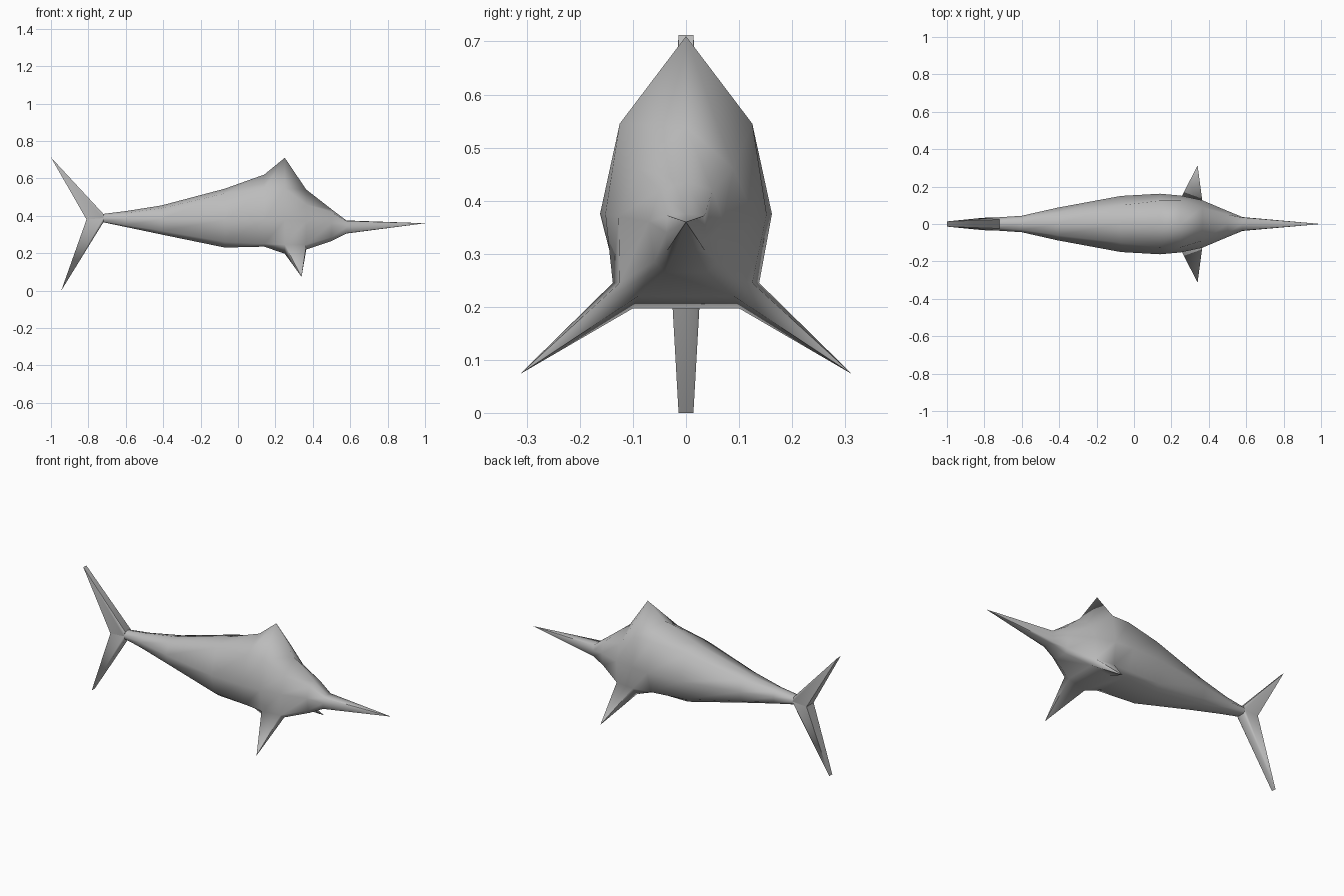
import bpy, bmesh, math
from mathutils import Vector

cube = bpy.data.objects.get("Cube")
if cube:
    bpy.data.objects.remove(cube, do_unlink=True)

grey = bpy.data.materials.new("fish_grey")
grey.use_nodes = True
grey.diffuse_color = (0.5, 0.5, 0.5, 1)
grey.node_tree.nodes["Principled BSDF"].inputs["Base Color"].default_value = (0.5, 0.5, 0.5, 1)


def finish(name, bm, angle):
    """Turn a bmesh into a smooth-shaded grey object."""
    bmesh.ops.recalc_face_normals(bm, faces=bm.faces[:])
    mesh = bpy.data.meshes.new(name)
    bm.to_mesh(mesh)
    bm.free()
    mesh.materials.append(grey)
    obj = bpy.data.objects.new(name, mesh)
    bpy.context.collection.objects.link(obj)
    bpy.ops.object.select_all(action='DESELECT')
    obj.select_set(True)
    bpy.context.view_layer.objects.active = obj
    bpy.ops.object.shade_smooth_by_angle(angle=math.radians(angle))
    return obj


# Body stations: x, ridge z, then (y, z) of shoulder, side, flank and belly edge
STATIONS = [
    (-0.72, .41, (.022, .405), (.036, .39), (.03, .37), (.02, .365)),
    (-0.60, .425, (.032, .415), (.044, .385), (.036, .35), (.025, .34)),
    (-0.41, .455, (.06, .44), (.087, .38), (.07, .32), (.04, .30)),
    (-0.07, .545, (.10, .52), (.15, .375), (.12, .26), (.08, .23)),
    (0.14, .62, (.125, .545), (.162, .375), (.13, .25), (.09, .235)),
    (0.25, .71, (.125, .545), (.152, .375), (.138, .245), (.10, .197)),
    (0.365, .54, (.09, .46), (.127, .37), (.125, .245), (.09, .22)),
    (0.50, .435, (.05, .42), (.07, .36), (.06, .285), (.04, .265)),
    (0.58, .375, (.035, .372), (.037, .34), (.035, .307), (.02, .305)),
]
FIN_STATION, FLANK = 5, 3

# Body lofted through the stations, ending in the pointed bill
bm = bmesh.new()
rings = []
for x, top, *half in STATIONS:
    left = [bm.verts.new((x, y, z)) for y, z in half]
    right = [bm.verts.new((x, -y, z)) for y, z in half]
    rings.append([bm.verts.new((x, 0, top))] + left + right[::-1])
count = len(rings[0])
fin_faces = []
for s, (a, b) in enumerate(zip(rings, rings[1:])):
    for i in range(count):
        j = (i + 1) % count
        face = bm.faces.new((a[i], a[j], b[j], b[i]))
        if s == FIN_STATION and i in (FLANK, count - 1 - FLANK):
            fin_faces.append(face)
bm.faces.new(rings[0])
bill_tip = bm.verts.new((1, 0, .36))
for i in range(count):
    bm.faces.new((rings[-1][i], rings[-1][(i + 1) % count], bill_tip))

# Pectoral fins drawn out of the lower flanks
for tip in bmesh.ops.poke(bm, faces=fin_faces)["verts"]:
    tip.co = Vector((.34, math.copysign(.313, tip.co.y), .073))
finish("body", bm, 75)


# Tail lobes: tapered wedges with a narrow blunt tip
def tail_lobe(name, tip_x, tip_z):
    bm = bmesh.new()
    outline = [(tip_x, tip_z, .014), (-.72, .41, .024), (-.72, .365, .024),
               (-.72, .388, .036), (-.81, .38, .033)]
    for x, z, y in outline:
        for side in (1, -1):
            bm.verts.new((x, side * y, z))
    bmesh.ops.convex_hull(bm, input=bm.verts[:])
    return finish(name, bm, 50)


tail_lobe("upper_tail_lobe", -1, .712)
tail_lobe("lower_tail_lobe", -.945, 0)
